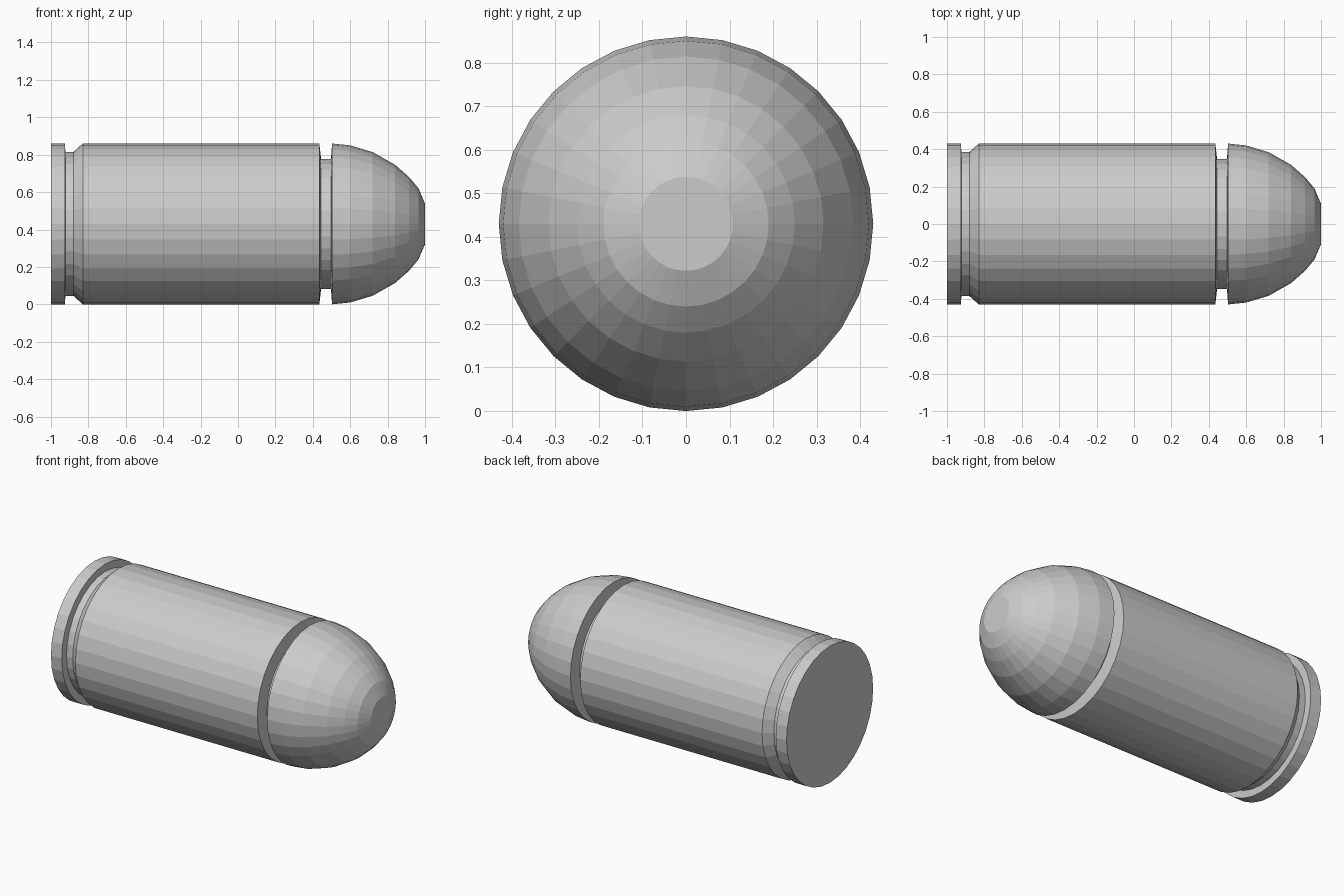
import bpy, bmesh
from math import sin, cos, tau

cube = bpy.data.objects.get("Cube")
if cube:
    bpy.data.objects.remove(cube)

SIDES = 32
RADIUS = 0.43

metal = bpy.data.materials.new("plain grey metal")
metal.use_nodes = True
grey = (0.6, 0.6, 0.6, 1)
metal.diffuse_color = grey
metal.node_tree.nodes["Principled BSDF"].inputs["Base Color"].default_value = grey


def lathe(name, profile):
    """Turn (x, radius) points around the long axis, with flat end caps."""
    bm = bmesh.new()
    rings = []
    for x, r in profile:
        rings.append([bm.verts.new((x, r * sin(tau * i / SIDES),
                                    RADIUS + r * cos(tau * i / SIDES)))
                      for i in range(SIDES)])
    for a, b in zip(rings, rings[1:]):
        for i in range(SIDES):
            j = (i + 1) % SIDES
            bm.faces.new((a[i], a[j], b[j], b[i]))
    bm.faces.new(rings[0])
    bm.faces.new(rings[-1])
    bmesh.ops.recalc_face_normals(bm, faces=bm.faces)
    mesh = bpy.data.meshes.new(name)
    bm.to_mesh(mesh)
    bm.free()
    mesh.materials.append(metal)
    obj = bpy.data.objects.new(name, mesh)
    bpy.context.collection.objects.link(obj)
    return obj


# Case: rim, extractor groove, bevel, straight body and mouth
lathe("case", [(-1, RADIUS), (-0.925, RADIUS), (-0.923, 0.385), (-0.88, 0.385),
               (-0.83, RADIUS), (0.435, RADIUS), (0.445, 0.34)])

# Projectile: narrow neck seated in the case, rounded nose with a flat tip
lathe("projectile", [(0.42, 0.347), (0.497, 0.347), (0.503, RADIUS),
                     (0.6, 0.42), (0.72, 0.384), (0.84, 0.316),
                     (0.915, 0.25), (0.965, 0.19), (1, 0.108)])
